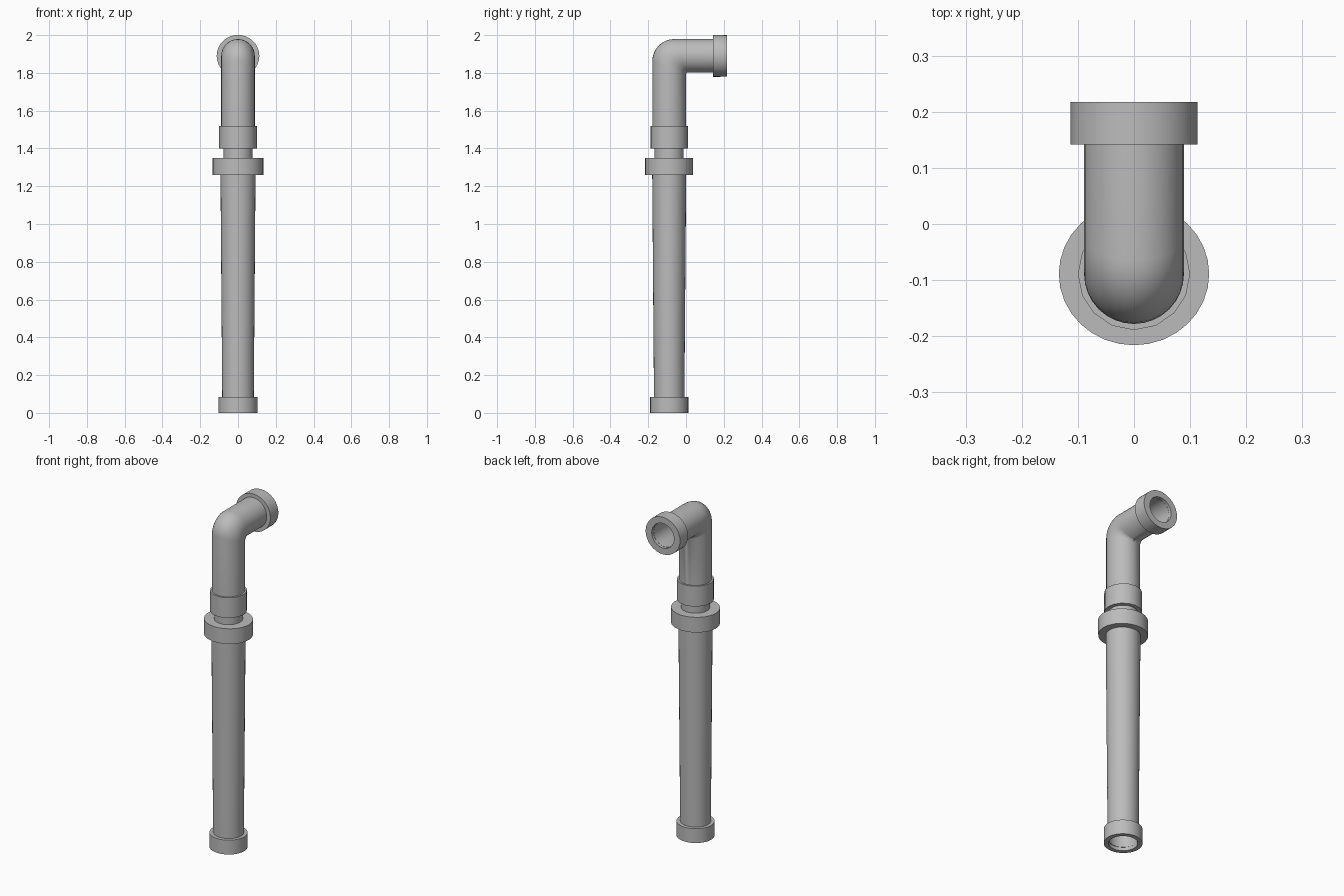
import bpy, bmesh, math

if "Cube" in bpy.data.objects:
    bpy.data.objects.remove(bpy.data.objects["Cube"])

grey = bpy.data.materials.new("pipe grey")
grey.diffuse_color = (0.5, 0.5, 0.5, 1)
grey.use_nodes = True
grey.node_tree.nodes["Principled BSDF"].inputs["Base Color"].default_value = grey.diffuse_color
CY = -0.089   # y of the upright axis
CZ = 1.89     # z of the outlet axis


def tube(name, rings, sides=32, angle=40):
    """Loft closed loop of rings; each ring is (point a, point b, x radius) in the y-z plane."""
    bm = bmesh.new()
    loops = []
    for a, b, rx in rings:
        loop = []
        for i in range(sides):
            t = math.tau * i / sides
            k = (1 + math.cos(t)) / 2
            loop.append(bm.verts.new((rx * math.sin(t),
                                      b[0] + (a[0] - b[0]) * k,
                                      b[1] + (a[1] - b[1]) * k)))
        loops.append(loop)
    for n, p in enumerate(loops):
        q = loops[(n + 1) % len(loops)]
        for i in range(sides):
            j = (i + 1) % sides
            bm.faces.new((p[i], p[j], q[j], q[i]))
    bmesh.ops.recalc_face_normals(bm, faces=bm.faces[:])
    mesh = bpy.data.meshes.new(name)
    bm.to_mesh(mesh)
    bm.free()
    mesh.materials.append(grey)
    ob = bpy.data.objects.new(name, mesh)
    bpy.context.collection.objects.link(ob)
    bpy.ops.object.select_all(action='DESELECT')
    ob.select_set(True)
    bpy.context.view_layer.objects.active = ob
    bpy.ops.object.shade_smooth_by_angle(angle=math.radians(angle))
    return ob


def up(z, rx, ry=None):
    """Level ring on the upright axis."""
    ry = ry or rx
    return ((CY + ry, z), (CY - ry, z), rx)


def out(y, rx, rz):
    """Standing ring on the outlet axis."""
    return ((y, CZ - rz), (y, CZ + rz), rx)


# lower upright: foot socket, tapered pipe, wide collar, neck
tube("foot_socket", [up(0, .103, .101), up(.085, .103, .101), up(.085, .077), up(0, .077)])
tube("lower_pipe", [up(.02, .083, .08), up(1.28, .093, .09), up(1.28, .084, .081), up(.02, .077, .074)])
tube("wide_collar", [up(1.26, .134, .127), up(1.35, .134, .127), up(1.35, .07), up(1.26, .07)])
tube("neck", [up(1.3, .077, .077), up(1.45, .077, .077), up(1.45, .068), up(1.3, .068)])
tube("upper_socket", [up(1.40, .1), up(1.52, .1), up(1.52, .074), up(1.40, .074)], 16)


# elbow pipe: mitred inner corner, rounded outer corner
def elbow(inset):
    r = .089 - inset
    rings = [up(1.45, r)]
    for i in range(9):
        t = math.pi / 2 * i / 8
        R = .115 - inset
        corner = (-inset + .006 * i / 8, 1.795 + inset + .006 * i / 8)
        rings.append((corner, (-.063 - R * math.cos(t), 1.864 + R * math.sin(t)), r))
    rings.append(out(.2, r, r))
    return rings


tube("elbow_pipe", elbow(0) + elbow(.017)[::-1])

# outlet socket
tube("outlet_socket", [out(.142, .113, .111), out(.217, .113, .11), out(.217, .073, .073), out(.142, .073, .073)])
